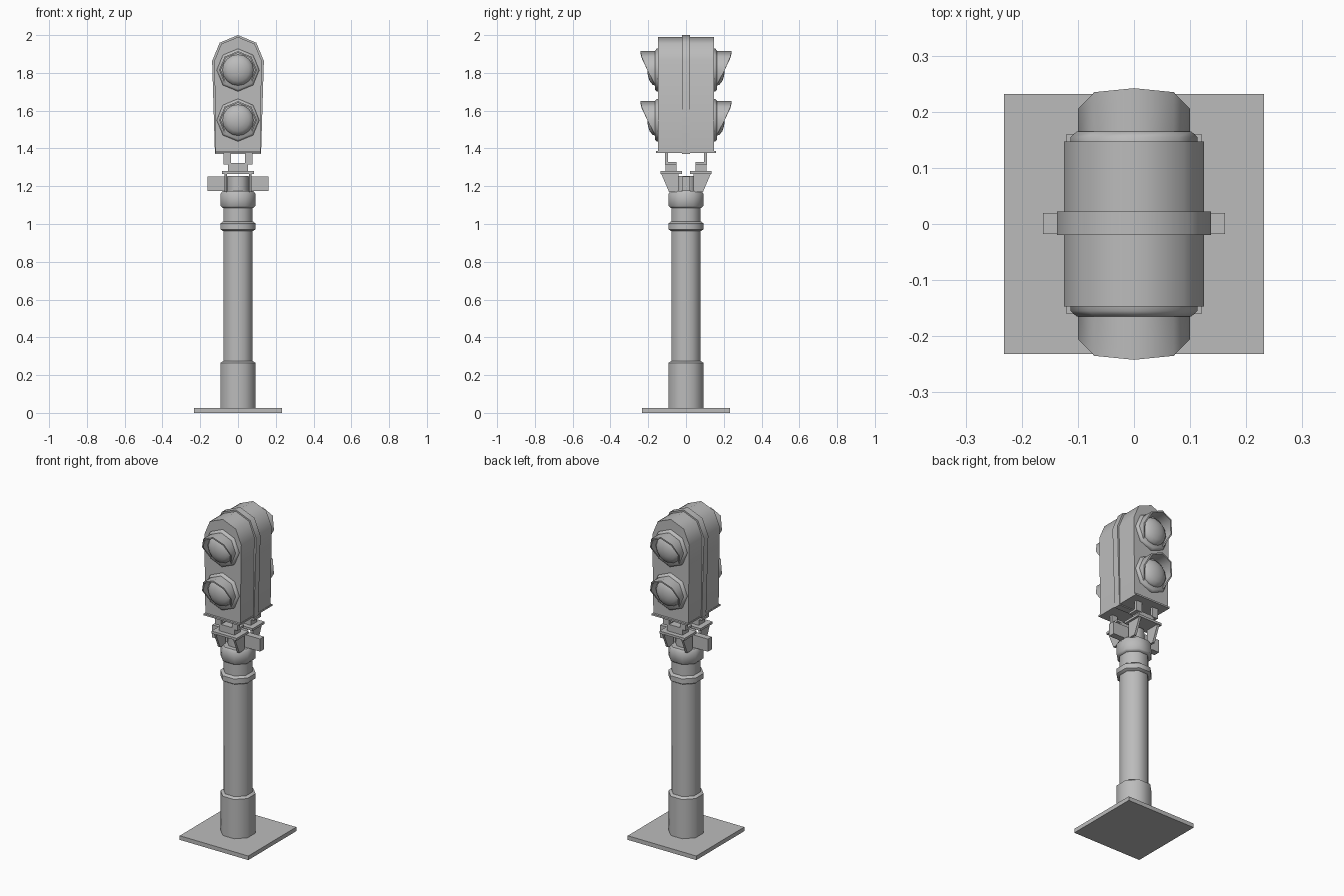
import bpy, bmesh
from math import sin, cos, pi, radians
from mathutils import Matrix

if "Cube" in bpy.data.objects:
    bpy.data.objects.remove(bpy.data.objects["Cube"])

GREY = (0.5, 0.5, 0.5, 1)
mat = bpy.data.materials.new("plain grey")
mat.use_nodes = True
mat.diffuse_color = GREY
mat.node_tree.nodes["Principled BSDF"].inputs["Base Color"].default_value = GREY


def finish(name, bm):
    bmesh.ops.recalc_face_normals(bm, faces=bm.faces)
    mesh = bpy.data.meshes.new(name)
    bm.to_mesh(mesh)
    bm.free()
    mesh.materials.append(mat)
    ob = bpy.data.objects.new(name, mesh)
    bpy.context.collection.objects.link(ob)
    bpy.ops.object.select_all(action="DESELECT")
    ob.select_set(True)
    bpy.context.view_layer.objects.active = ob
    bpy.ops.object.shade_smooth_by_angle(angle=radians(50))
    return ob


def box(name, x, y, z):
    bm = bmesh.new()
    size = [b - a for a, b in (x, y, z)]
    mid = [(a + b) / 2 for a, b in (x, y, z)]
    bmesh.ops.create_cube(bm, size=1, matrix=Matrix.Translation(mid) @ Matrix.Diagonal((*size, 1)))
    return finish(name, bm)


def prism(name, outline, offset):
    """Extrude a closed 3D outline along an offset."""
    bm = bmesh.new()
    face = bm.faces.new([bm.verts.new(p) for p in outline])
    ext = bmesh.ops.extrude_face_region(bm, geom=[face])
    verts = [g for g in ext["geom"] if isinstance(g, bmesh.types.BMVert)]
    bmesh.ops.translate(bm, verts=verts, vec=offset)
    return finish(name, bm)


def loft(name, rings):
    """Join equal rings of points, closing both ends."""
    bm = bmesh.new()
    loops = [[bm.verts.new(p) for p in ring] for ring in rings]
    n = len(loops[0])
    for a, b in zip(loops, loops[1:]):
        for i in range(n):
            j = (i + 1) % n
            bm.faces.new((a[i], a[j], b[j], b[i]))
    bm.faces.new(loops[0])
    bm.faces.new(loops[-1])
    return finish(name, bm)


def column(name, profile, n=8):
    """Upright turned part; radius is measured to the flats."""
    k = 1 / cos(pi / n)
    angles = [2 * pi * (i + 0.5) / n for i in range(n)]
    return loft(name, [[(r * k * cos(a), r * k * sin(a), z) for a in angles]
                       for r, z in profile])


def arch(name, half, foot, bottom, top, y0, y1):
    """Round-topped slab tapering slightly to its foot."""
    pts = [(-foot, y0, bottom), (foot, y0, bottom)]
    for i in range(5):
        a = pi * i / 4
        pts.append((half * cos(a), y0, top - half + half * sin(a)))
    return prism(name, pts, (0, y1 - y0, 0))


# Base and post
box("base_plate", (-0.232, 0.232), (-0.232, 0.232), (0, 0.025))
column("post_sleeve", [(0.092, 0.025), (0.092, 0.265), (0.078, 0.275)])
column("post", [(0.077, 0.025), (0.077, 1.17)])
column("lower_collar", [(0.08, 0.963), (0.093, 0.972), (0.093, 1.003), (0.08, 1.013)])
column("upper_collar", [(0.082, 1.085), (0.092, 1.095), (0.092, 1.16), (0.082, 1.175)])
column("post_top", [(0.055, 1.17), (0.055, 1.255)])
box("cross_bar", (-0.162, 0.162), (-0.018, 0.02), (1.175, 1.252))

# Lamp housing
arch("housing", 0.125, 0.118, 1.38, 1.99, -0.147, 0.147)
arch("housing_rib", 0.137, 0.122, 1.37, 2.0, -0.02, 0.022)
box("housing_floor", (-0.12, 0.12), (-0.16, 0.16), (1.376, 1.386))


def ring(r, y, z):
    return [(r * sin(i * pi / 4), y, z + r * cos(i * pi / 4)) for i in range(8)]


def lamp(side, s, level, z):
    tag = f"{side}_{level}"
    loft(f"{tag}_lamp_rim", [ring(0.113, s * 0.14, z), ring(0.113, s * 0.155, z),
                             ring(0.102, s * 0.165, z)])
    # Domed lens
    bm = bmesh.new()
    bmesh.ops.create_uvsphere(bm, u_segments=16, v_segments=8, radius=1,
                              matrix=Matrix.Translation((0, s * 0.16, z))
                              @ Matrix.Diagonal((0.084, 0.045, 0.084, 1))
                              @ Matrix.Rotation(pi / 2, 4, "X"))
    finish(f"{tag}_lens", bm)
    # Hood reaching furthest over the top
    reach = (0.168, 0.205, 0.235, 0.242, 0.235, 0.205, 0.168)
    bm = bmesh.new()
    rows = []
    for i, y in enumerate(reach):
        a = (i - 3) * pi / 4
        row = []
        for r, d in ((0.1, 0.155), (0.1, y), (0.091, y), (0.091, 0.155)):
            row.append(bm.verts.new((r * sin(a), s * d, z + r * cos(a))))
        rows.append(row)
    for a, b in zip(rows, rows[1:]):
        for i in range(4):
            j = (i + 1) % 4
            bm.faces.new((a[i], a[j], b[j], b[i]))
    bm.faces.new(rows[0])
    bm.faces.new(rows[-1])
    finish(f"{tag}_hood", bm)


for side, s in (("front", -1), ("back", 1)):
    for level, z in (("upper", 1.815), ("lower", 1.55)):
        lamp(side, s, level, z)

    # Mounting bracket between post and housing
    def span(a, b):
        return tuple(sorted((s * a, s * b)))

    box(f"{side}_bracket_shelf", (-0.085, 0.085), span(0.02, 0.135), (1.266, 1.28))
    box(f"{side}_bracket_foot", (-0.052, 0.052), span(0.05, 0.108), (1.28, 1.322))
    for hand, h in (("right", -1), ("left", 1)):
        xs = tuple(sorted((h * 0.038, h * 0.076)))
        box(f"{side}_{hand}_leg", xs, span(0.095, 0.112), (1.315, 1.38))
        box(f"{side}_{hand}_leg_foot", xs, span(0.05, 0.112), (1.315, 1.328))
        wedge = [(0.04, 1.17), (0.09, 1.17), (0.132, 1.268), (0.04, 1.268)]
        prism(f"{side}_{hand}_gusset", [(h * 0.058, s * y, z) for y, z in wedge],
              (h * 0.014, 0, 0))
